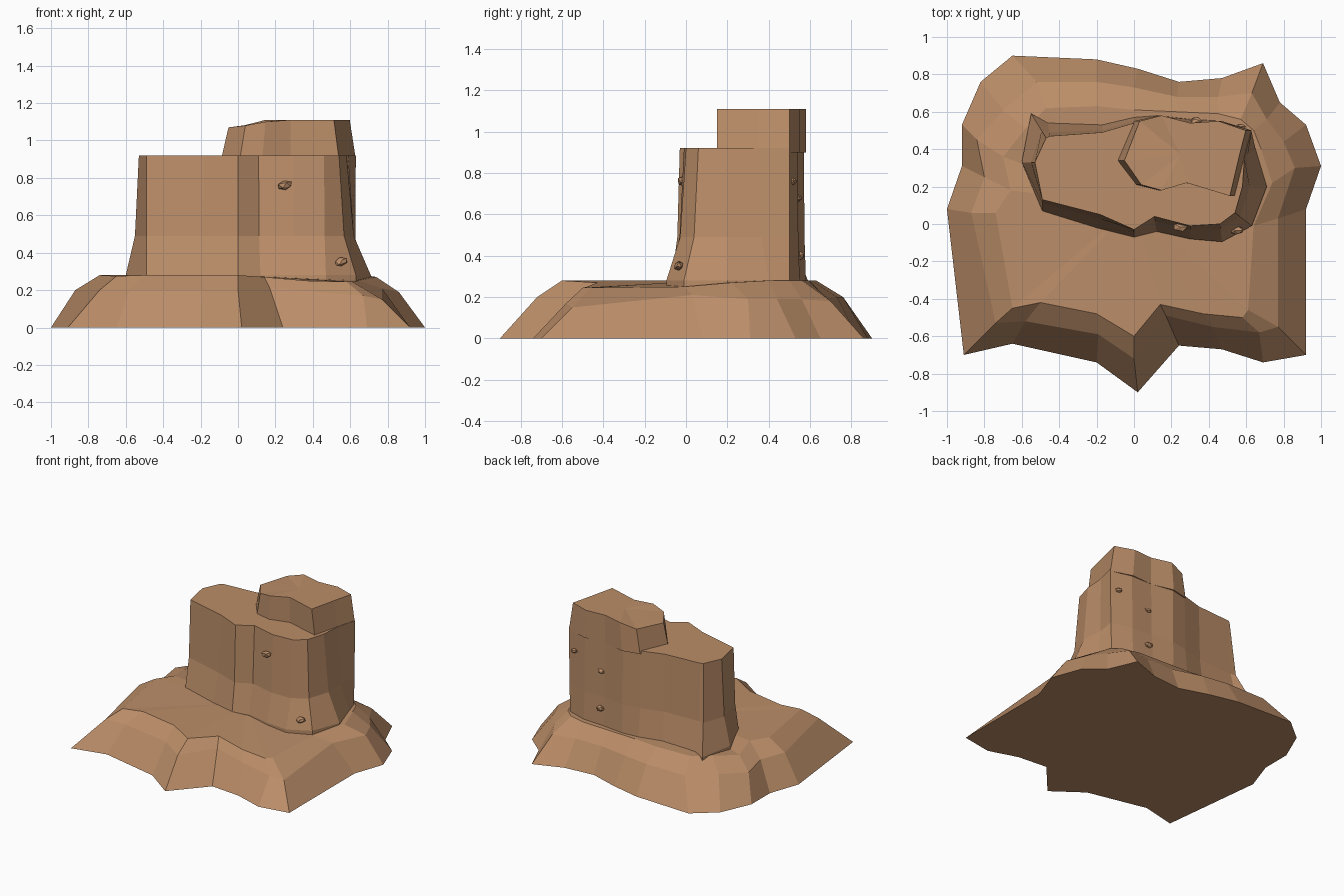
import bpy, bmesh, random
from mathutils import Vector, Matrix, Euler

random.seed(4)
rock = bpy.data.materials.new("sandstone brown")
rock.diffuse_color = (0.50, 0.27, 0.14, 1)


def finish(name, bm):
    bmesh.ops.recalc_face_normals(bm, faces=bm.faces)
    me = bpy.data.meshes.new(name)
    bm.to_mesh(me)
    bm.free()
    me.materials.append(rock)
    ob = bpy.data.objects.new(name, me)
    bpy.context.collection.objects.link(ob)
    return ob


def loft(name, rings, centre=None):
    """Join rings of equal point count; cap flat or as a fan to a centre."""
    bm = bmesh.new()
    loops = [[bm.verts.new(p) for p in ring] for ring in rings]
    n = len(loops[0])
    for a, b in zip(loops, loops[1:]):
        for i in range(n):
            j = (i + 1) % n
            bm.faces.new((a[i], a[j], b[j], b[i]))
    bm.faces.new(loops[0][::-1])
    if centre:
        c = bm.verts.new(centre)
        for i in range(n):
            bm.faces.new((loops[-1][i], loops[-1][(i + 1) % n], c))
    else:
        bm.faces.new(loops[-1])
    return finish(name, bm)


def flat(pts, z):
    return [(x, y, z) for x, y in pts]


# Sloping mound: foot outline, shoulder and plateau edge
foot = [(-.91, -.70), (-.65, -.64), (-.20, -.74), (.02, -.90), (.24, -.65), (.47, -.67),
        (.69, -.74), (.92, -.70), (.92, .08), (1.0, .31), (.92, .53), (.78, .65),
        (.69, .86), (.47, .78), (.24, .76), (.02, .83), (-.20, .88), (-.65, .90),
        (-.82, .76), (-.92, .53), (-.92, .31), (-1.0, .08)]
shoulder = [(-.74, -.53, .20), (-.58, -.52, .20), (-.19, -.59, .20), (0, -.72, .20),
            (.17, -.49, .21), (.42, -.55, .19), (.67, -.58, .17), (.77, -.55, .15),
            (.77, .03, .21), (.86, .30, .19), (.80, .44, .19), (.71, .56, .19),
            (.63, .70, .18), (.45, .68, .19), (.23, .68, .19), (0, .73, .20),
            (-.20, .76, .20), (-.52, .76, .20), (-.70, .61, .20), (-.84, .45, .19),
            (-.80, .25, .20), (-.87, .06, .20)]
plateau = [(-.65, -.45, .275), (-.50, -.42, .28), (-.20, -.48, .28), (0, -.60, .28),
           (.14, -.43, .27), (.37, -.48, .25), (.58, -.50, .245), (.61, -.46, .245),
           (.64, -.01, .25), (.74, .22, .27), (.68, .40, .28), (.64, .50, .28),
           (.57, .56, .28), (.45, .59, .28), (.23, .60, .28), (0, .61, .28),
           (-.20, .63, .28), (-.47, .62, .28), (-.58, .51, .27), (-.70, .36, .25),
           (-.66, .18, .28), (-.74, .06, .28)]
loft("mound", [flat(foot, 0), shoulder, plateau], (0, .1, .28))

# Tall rock tower with a flared bottom
low = [(-.60, .33), (-.49, .07), (-.20, -.02), (0, -.07), (.12, -.04), (.30, -.08),
       (.47, -.095), (.63, -.01), (.71, .20), (.65, .40), (.62, .50), (.47, .55),
       (.30, .56), (.13, .58), (0, .57), (-.17, .53), (-.46, .54), (-.55, .59)]
top = [(-.53, .33), (-.49, .13), (-.18, .05), (0, -.03), (.11, .04), (.30, -.01),
       (.46, 0), (.54, .06), (.58, .20), (.59, .35), (.63, .50), (.47, .54),
       (.30, .54), (.13, .57), (0, .54), (-.17, .49), (-.45, .47), (-.47, .46)]
mid = [(a[0] * .3 + b[0] * .7, a[1] * .3 + b[1] * .7) for a, b in zip(low, top)]
loft("tower", [flat(low, .22), flat(low, .28), flat(mid, .49), flat(top, .92)])

# Smaller upper block on the right half of the tower
upper = [(-.09, .34), (.01, .21), (.13, .18), (.28, .22), (.54, .15), (.59, .35),
         (.63, .50), (.47, .55), (.30, .54), (.13, .58), (0, .55)]
heights = [1.07, 1.08, 1.10, 1.11, 1.11, 1.11, 1.11, 1.11, 1.11, 1.11, 1.08]
crown = [(x * .94 + .005 if x > .5 else x * .9 + .03, y, z)
         for (x, y), z in zip(upper, heights)]
loft("upper_block", [flat(upper, .90), crown], (.25, .37, 1.11))

# Little stones lodged in the front and back walls
stones = [(.25, -.015, .76, .045), (.55, -.035, .35, .04), (.57, .52, .76, .03),
          (.33, .545, .68, .03), (.33, .55, .40, .04)]
for x, y, z, r in stones:
    bm = bmesh.new()
    bmesh.ops.create_icosphere(bm, subdivisions=1, radius=1)
    for v in bm.verts:
        v.co *= random.uniform(.85, 1.1)
    bm.transform(Matrix.LocRotScale(Vector((x, y, z)),
                                    Euler((0, random.uniform(-.3, .3), 0)),
                                    Vector((r, r * .6, r * .6))))
    finish("wall_stone", bm)
